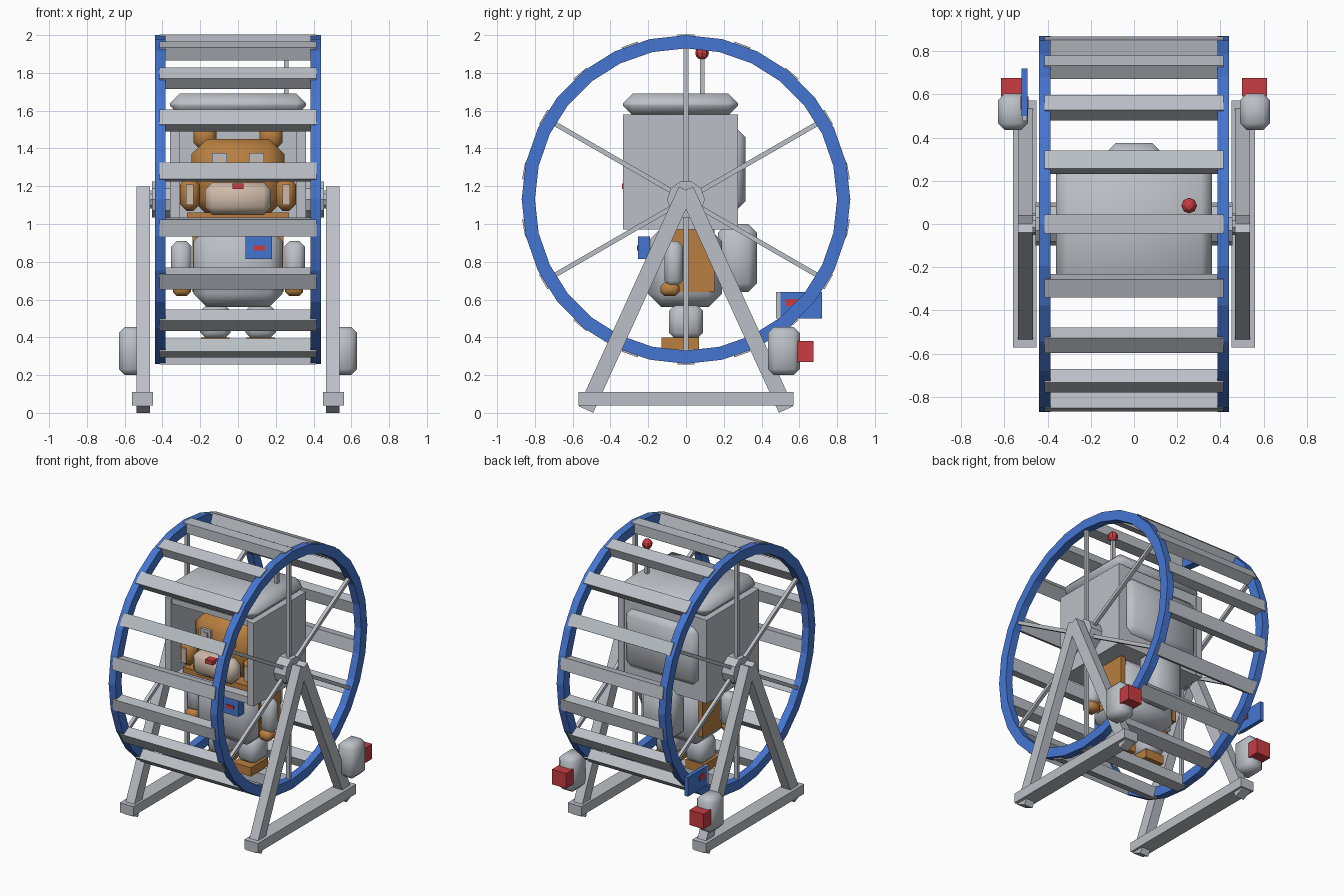
import bpy, bmesh, math
from mathutils import Matrix, Vector

if "Cube" in bpy.data.objects:
    bpy.data.objects.remove(bpy.data.objects["Cube"])


def material(name, rgb):
    m = bpy.data.materials.new(name)
    m.diffuse_color = (*rgb, 1)
    m.use_nodes = True
    m.node_tree.nodes["Principled BSDF"].inputs["Base Color"].default_value = m.diffuse_color
    return m


GREY = material("light_grey", (0.50, 0.53, 0.57))
BLUE = material("blue", (0.06, 0.18, 0.64))
RED = material("red", (0.58, 0.045, 0.055))
BROWN = material("fur_brown", (0.48, 0.21, 0.05))
BEIGE = material("beige", (0.61, 0.49, 0.39))

HUB_Z = 1.13


def finish(name, bm, mat, smooth=False):
    bmesh.ops.recalc_face_normals(bm, faces=bm.faces)
    me = bpy.data.meshes.new(name)
    bm.to_mesh(me)
    bm.free()
    me.materials.append(mat)
    ob = bpy.data.objects.new(name, me)
    bpy.context.collection.objects.link(ob)
    if smooth:
        bpy.ops.object.select_all(action='DESELECT')
        ob.select_set(True)
        bpy.context.view_layer.objects.active = ob
        bpy.ops.object.shade_smooth_by_angle(angle=math.radians(50))
    return ob


def box(name, x, y, z, mat, bevel=0.0, rot=None):
    """Box from (min, max) ranges, optionally chamfered and transformed."""
    bm = bmesh.new()
    bmesh.ops.create_cube(bm, size=1)
    for v in bm.verts:
        v.co = Vector([(r[0] + r[1]) / 2 + c * (r[1] - r[0]) for r, c in zip((x, y, z), v.co)])
    if bevel:
        bmesh.ops.bevel(bm, geom=bm.edges[:], offset=bevel, segments=1, affect='EDGES')
    if rot:
        bm.transform(rot)
    return finish(name, bm, mat, bool(bevel))


def pair(name, x, y, z, mat, bevel=0.0, rot=None):
    """Same box on the right (+x) and left (-x)."""
    box("right_" + name, x, y, z, mat, bevel, rot)
    box("left_" + name, (-x[1], -x[0]), y, z, mat, bevel, rot)


def around(angle):
    """Turn about the wheel axle and lift to hub height."""
    return Matrix.Translation((0, 0, HUB_Z)) @ Matrix.Rotation(angle, 4, 'X')


def ring(name, x0, x1, r_in, r_out, n, mat):
    bm = bmesh.new()
    loops = []
    for i in range(n):
        a = 2 * math.pi * i / n
        s, c = math.sin(a), math.cos(a)
        loops.append([bm.verts.new((x, r * s, HUB_Z + r * c))
                      for x, r in ((x0, r_in), (x1, r_in), (x1, r_out), (x0, r_out))])
    for i in range(n):
        p, q = loops[i], loops[(i + 1) % n]
        for k in range(4):
            bm.faces.new((p[k], p[(k + 1) % 4], q[(k + 1) % 4], q[k]))
    return finish(name, bm, mat)


def disc(name, x0, x1, r, n, mat):
    bm = bmesh.new()
    bmesh.ops.create_cone(bm, cap_ends=True, segments=n, radius1=r, radius2=r, depth=x1 - x0)
    bm.transform(Matrix.Translation(((x0 + x1) / 2, 0, HUB_Z)) @ Matrix.Rotation(math.pi / 2, 4, 'Y'))
    return finish(name, bm, mat)


# Wheel: rims, hubs, spokes, slats
for side, s in (("right", 1), ("left", -1)):
    ring(side + "_rim", *sorted((s * 0.385, s * 0.44)), 0.80, 0.87, 28, BLUE)
    disc(side + "_hub", *sorted((s * 0.36, s * 0.455)), 0.10, 10, GREY)
    disc(side + "_axle", *sorted((s * 0.44, s * 0.53)), 0.05, 10, GREY)
for i in range(6):
    pair("spoke_%d" % i, (0.40, 0.425), (-0.0125, 0.0125), (0.05, 0.82), GREY,
         rot=around(i * math.pi / 3))
for i in range(18):
    box("slat_%d" % i, (-0.415, 0.415), (-0.045, 0.045), (0.80, 0.873), GREY,
        rot=around(i * math.pi / 9))

# Stand: crossing legs and ground bars
leg_top, leg_foot = 1.18, 0.53
leg_angle = math.atan2(leg_foot, leg_top - 0.018)
leg_len = math.hypot(leg_foot, leg_top - 0.018)
for name, s in (("back", 1), ("front", -1)):
    m = Matrix.Translation((0, 0, leg_top)) @ Matrix.Rotation(s * leg_angle, 4, 'X')
    pair(name + "_stand_leg", (0.467, 0.537), (-0.042, 0.042), (-leg_len, 0), GREY, rot=m)
pair("stand_base_bar", (0.45, 0.56), (-0.57, 0.57), (0.04, 0.11), GREY)

# Rear thrusters and the side tag
pair("thruster", (0.49, 0.63), (0.434, 0.603), (0.20, 0.455), GREY, 0.032)
pair("thruster_flame", (0.50, 0.615), (0.59, 0.675), (0.27, 0.38), RED)
box("side_tag", (-0.52, -0.492), (0.50, 0.72), (0.50, 0.64), BLUE)
box("side_tag_bracket", (-0.515, -0.495), (0.476, 0.50), (0.50, 0.64), GREY)
box("side_tag_light", (-0.525, -0.487), (0.53, 0.59), (0.567, 0.603), RED)

# Cabin: open at the front
pair("cabin_wall", (0.31, 0.36), (-0.333, 0.275), (0.97, 1.58), GREY)
box("cabin_back", (-0.31, 0.31), (0.20, 0.27), (0.97, 1.58), GREY)
box("cabin_floor", (-0.31, 0.31), (-0.32, 0.20), (0.97, 1.02), GREY)
box("cabin_ceiling", (-0.31, 0.31), (-0.32, 0.20), (1.54, 1.58), GREY)
box("cabin_roof", (-0.36, 0.36), (-0.333, 0.275), (1.575, 1.69), GREY, 0.05)
box("cabin_rear_panel", (-0.29, 0.29), (0.22, 0.315), (1.08, 1.50), GREY, 0.04)

# Antenna
box("antenna", (0.243, 0.267), (0.073, 0.097), (1.68, 1.89), GREY)
bm = bmesh.new()
bmesh.ops.create_uvsphere(bm, u_segments=8, v_segments=6, radius=0.036)
bm.transform(Matrix.Translation((0.255, 0.085, 1.905)))
finish("antenna_ball", bm, RED)

# Head
box("collar", (-0.27, 0.27), (-0.25, 0.18), (1.015, 1.06), BROWN)
box("head", (-0.245, 0.245), (-0.22, 0.16), (1.05, 1.45), BROWN, 0.08)
pair("ear", (0.115, 0.235), (-0.10, 0.0), (1.40, 1.53), BROWN, 0.03)
box("muzzle", (-0.175, 0.175), (-0.31, -0.18), (1.05, 1.22), BEIGE, 0.04)
box("nose", (-0.03, 0.03), (-0.338, -0.28), (1.185, 1.215), RED)
pair("eye", (0.058, 0.138), (-0.235, -0.21), (1.30, 1.375), GREY)
pair("pupil", (0.08, 0.116), (-0.242, -0.23), (1.32, 1.355), BEIGE)
pair("cheek", (0.20, 0.308), (-0.26, -0.12), (1.07, 1.245), BROWN, 0.035)
pair("cheek_patch", (0.235, 0.275), (-0.268, -0.25), (1.10, 1.21), BEIGE)

# Body, pack and chest device
box("body", (-0.235, 0.235), (-0.20, 0.19), (0.56, 0.98), GREY, 0.07)
pair("body_side", (0.20, 0.24), (-0.10, 0.15), (0.64, 0.97), BROWN)
box("back_pack", (-0.13, 0.13), (0.17, 0.375), (0.64, 1.0), GREY, 0.045)
box("chest_device", (0.04, 0.18), (-0.254, -0.19), (0.815, 0.935), BLUE)
box("chest_device_light", (0.085, 0.145), (-0.259, -0.25), (0.86, 0.885), RED)

# Arms and legs
pair("arm", (0.245, 0.355), (-0.115, -0.015), (0.67, 0.91), GREY, 0.03)
pair("hand", (0.25, 0.345), (-0.135, -0.035), (0.62, 0.69), BROWN, 0.02)
pair("leg", (0.04, 0.20), (-0.09, 0.09), (0.39, 0.575), GREY, 0.035)
pair("foot", (0.045, 0.195), (-0.13, 0.07), (0.335, 0.40), BROWN)
